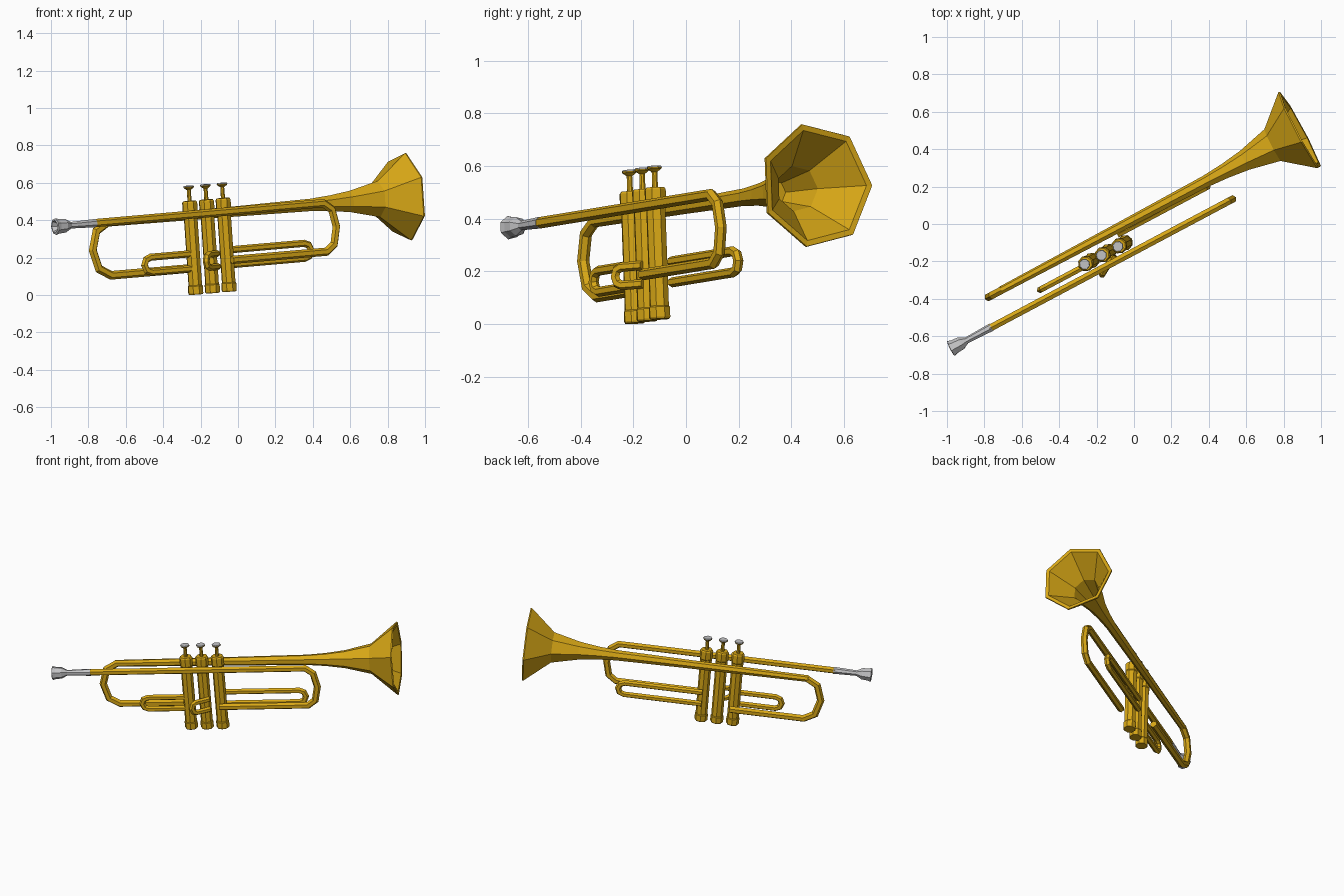
import bpy, bmesh, math
from mathutils import Vector, Matrix

cube = bpy.data.objects.get("Cube")
if cube:
    bpy.data.objects.remove(cube)

# Instrument frame: x along the tubing, y sideways, z along the valves
POSE = Matrix.Rotation(math.radians(28), 4, 'Z') @ Matrix.Rotation(math.radians(-4.4), 4, 'Y')
X, Y, Z = Vector((1, 0, 0)), Vector((0, 1, 0)), Vector((0, 0, 1))


def material(name, color):
    m = bpy.data.materials.new(name)
    m.use_nodes = True
    m.diffuse_color = color
    m.node_tree.nodes["Principled BSDF"].inputs["Base Color"].default_value = color
    return m


brass = material("brass", (0.69, 0.39, 0.008, 1))
silver = material("silver", (0.55, 0.55, 0.56, 1))


def skin(name, rings, mat):
    """Join rings of points into a closed, capped, flat shaded mesh."""
    bm = bmesh.new()
    loops = [[bm.verts.new(p) for p in ring] for ring in rings]
    n = len(loops[0])
    for a, b in zip(loops, loops[1:]):
        for i in range(n):
            j = (i + 1) % n
            bm.faces.new((a[i], a[j], b[j], b[i]))
    bm.faces.new(loops[0][::-1])
    bm.faces.new(loops[-1])
    bmesh.ops.recalc_face_normals(bm, faces=bm.faces)
    mesh = bpy.data.meshes.new(name)
    bm.to_mesh(mesh)
    bm.free()
    mesh.materials.append(mat)
    ob = bpy.data.objects.new(name, mesh)
    ob.matrix_world = POSE
    bpy.context.collection.objects.link(ob)
    return ob


def ring(center, a, b, n, turn=0.0):
    angles = [math.tau * (i + turn) / n for i in range(n)]
    return [center + a * math.cos(t) + b * math.sin(t) for t in angles]


def lathe(name, base, axis, profile, n, mat):
    """Profile of (distance along axis, radius) spun around the axis."""
    a, b = (Y, Z) if axis == X else (X, Y)
    rings = [ring(base + axis * d, a * r, b * r, n) for d, r in profile]
    return skin(name, rings, mat)


def tube(name, path, radius, mat, side=Y, n=6):
    """Mitred tube along a flat path whose plane is normal to side."""
    pts = [Vector(p) for p in path]
    rings = []
    for i, p in enumerate(pts):
        before = (p - pts[max(i - 1, 0)]).normalized()
        after = (pts[min(i + 1, len(pts) - 1)] - p).normalized()
        tangent = (before + after).normalized()
        miter = 1 / max(tangent.dot(after if after.length else before), 0.5)
        normal = tangent.cross(side).normalized()
        rings.append(ring(p, side * radius, normal * radius * miter, n, 0.5))
    return skin(name, rings, mat)


def bend(end, top, bottom, cut):
    """Corner points (x, z) of a rounded U bend; cut is signed towards the legs."""
    h = top - bottom
    return [(end + cut, top), (end + cut * 0.3, top - h * 0.14),
            (end, (top + bottom) / 2),
            (end + cut * 0.3, bottom + h * 0.14), (end + cut, bottom)]


# Bell with its long pipe, thick rim and hollow mouth
BELL_Y, BELL_Z = 0.02, 0.446
lathe("bell", Vector((0, BELL_Y, BELL_Z)), X,
      [(-0.76, 0.022), (0.0, 0.028), (0.48, 0.034), (0.6, 0.043), (0.72, 0.059),
       (0.89, 0.1), (1.05, 0.24), (1.058, 0.238), (1.055, 0.215),
       (0.9, 0.088), (0.72, 0.045)], 7, brass)

# Rear bow from the bell pipe down to the first valve
rear = bend(-0.848, BELL_Z, 0.163, 0.1)
tube("rear_bow", [(x, BELL_Y, z) for x, z in rear]
     + [(-0.33, BELL_Y, 0.163), (-0.27, BELL_Y, 0.163)], 0.023, brass)

# Lead pipe with its front tuning bow
LEAD_Y, LEAD_Z = -0.13, 0.455
front = bend(0.553, LEAD_Z, 0.195, -0.07)
tube("lead_pipe", [(-0.91, LEAD_Y, LEAD_Z)] + [(x, LEAD_Y, z) for x, z in front]
     + [(-0.09, LEAD_Y, 0.195)], 0.022, brass)

# Mouthpiece with a hollow cup
lathe("mouthpiece", Vector((0, LEAD_Y, LEAD_Z)), X,
      [(-0.9, 0.023), (-1.05, 0.018), (-1.085, 0.037), (-1.125, 0.04),
       (-1.145, 0.046), (-1.148, 0.034), (-1.105, 0.012)], 7, silver)

# Three valves, each with casing, caps, stem and finger button
VALVE_Y = -0.066
valves = [-0.289, -0.187, -0.086]
for number, x in enumerate(valves, 1):
    base = Vector((x, VALVE_Y, 0))
    lathe(f"valve_casing_{number}", base, Z,
          [(0.025, 0.038), (0.032, 0.042), (0.07, 0.042), (0.075, 0.038),
           (0.46, 0.038), (0.465, 0.042), (0.518, 0.042), (0.526, 0.036)], 8, brass)
    lathe(f"valve_stem_{number}", base, Z,
          [(0.5, 0.012), (0.585, 0.011), (0.597, 0.028), (0.603, 0.03)], 8, brass)
    lathe(f"valve_button_{number}", base, Z,
          [(0.602, 0.03), (0.608, 0.027)], 8, silver)

# First and third valve slides, running along the tubing
for name, start, end, y, cut in (("first_slide", valves[0], -0.592, -0.075, 0.04),
                                 ("third_slide", valves[2], 0.455, -0.008, -0.04)):
    path = [(start, 0.245)] + bend(end, 0.245, 0.165, cut) + [(start, 0.165)]
    tube(name, [(x, y, z) for x, z in path], 0.019, brass)

# Short second valve slide, angled out to the side
origin = Vector((valves[1] + 0.03, -0.095, 0))
tip = Vector((-0.262, -0.158, 0))
out = (tip - origin).normalized()
reach = (tip - origin).length
path = [(0, 0.235)] + bend(reach, 0.235, 0.165, -0.03) + [(0, 0.165)]
tube("second_slide", [origin + out * d + Z * z for d, z in path], 0.018, brass,
     side=Z.cross(out))
